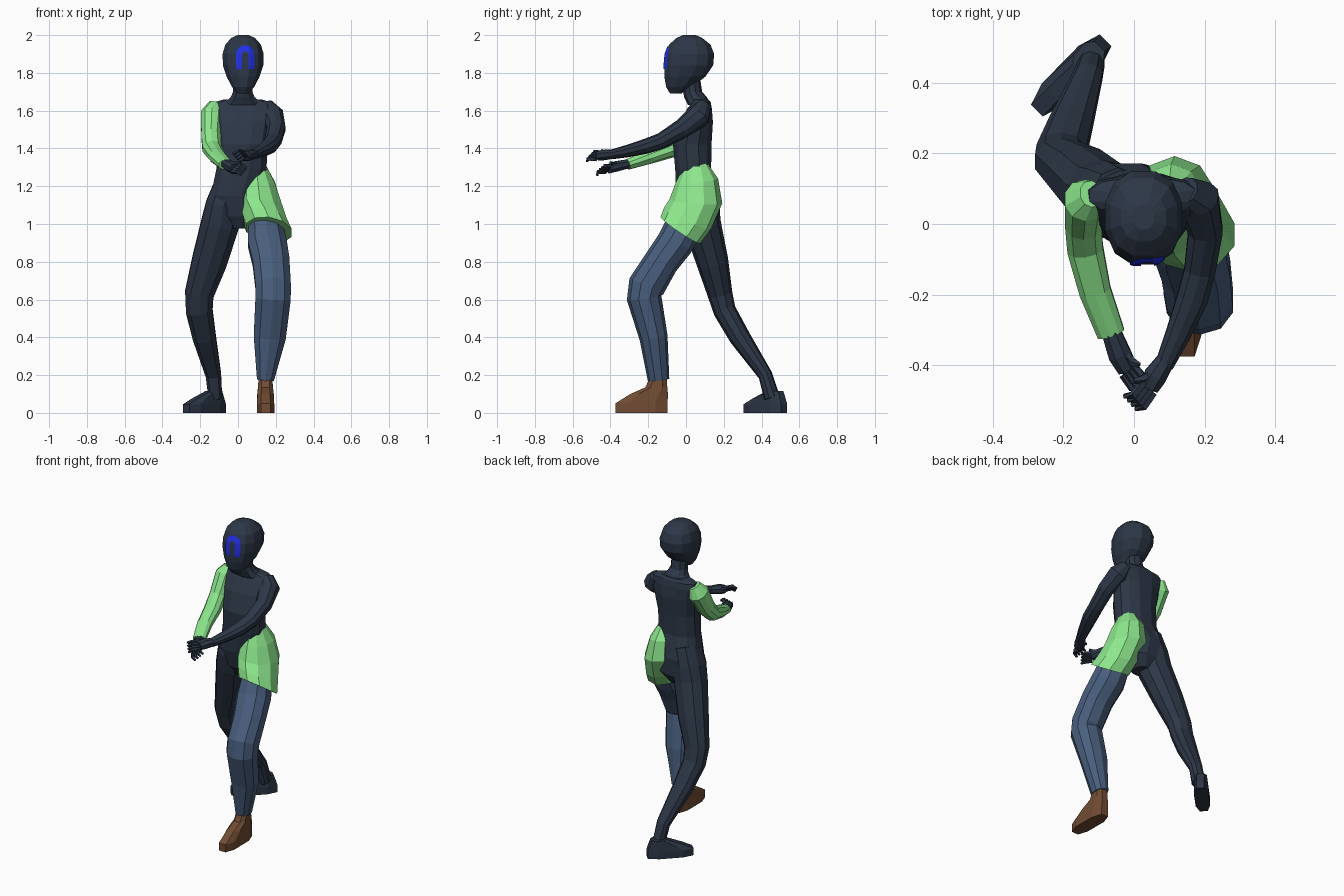
import bpy, bmesh, math
from mathutils import Vector
from mathutils.bvhtree import BVHTree


def material(name, rgb):
    m = bpy.data.materials.new(name)
    m.diffuse_color = (*rgb, 1)
    return m


DARK = material("dark slate", (0.026, 0.038, 0.062))
GREEN = material("light green", (0.28, 0.84, 0.28))
DENIM = material("denim blue", (0.066, 0.112, 0.205))
BROWN = material("leather brown", (0.165, 0.072, 0.033))
BLUE = material("bright blue", (0.015, 0.03, 0.8))


def finish(name, bm, mat):
    me = bpy.data.meshes.new(name)
    bm.to_mesh(me)
    bm.free()
    me.materials.append(mat)
    ob = bpy.data.objects.new(name, me)
    bpy.context.collection.objects.link(ob)
    return ob


def ring(c, u, v, n, p=1.0):
    """Closed (super)elliptic section around c with half axes u and v."""
    pts = []
    for i in range(n):
        a = 2 * math.pi * (i + 0.5) / n
        co, si = math.cos(a), math.sin(a)
        pts.append(Vector(c) + Vector(u) * math.copysign(abs(co) ** p, co)
                   + Vector(v) * math.copysign(abs(si) ** p, si))
    return pts


def loft(name, rings, mat):
    bm = bmesh.new()
    vs = [[bm.verts.new(p) for p in r] for r in rings]
    n = len(vs[0])
    for a, b in zip(vs, vs[1:]):
        for i in range(n):
            j = (i + 1) % n
            bm.faces.new((a[i], a[j], b[j], b[i]))
    bm.faces.new(vs[0])
    bm.faces.new(vs[-1])
    bmesh.ops.recalc_face_normals(bm, faces=bm.faces)
    return finish(name, bm, mat)


def tube(name, pts, mat, n=10):
    """Limb through (x, y, z, half width, half depth) points."""
    cs = [Vector(p[:3]) for p in pts]
    rings = []
    for i, p in enumerate(pts):
        t = (cs[min(i + 1, len(cs) - 1)] - cs[max(i - 1, 0)]).normalized()
        u = Vector((1, 0, 0))
        u = (u - t * u.dot(t)).normalized()
        rings.append(ring(cs[i], u * p[3], t.cross(u) * p[4], n, .95))
    return loft(name, rings, mat)


def stack(name, levels, mat, n=12, p=1.0):
    """Upright body from (z, x, y, half width, half depth) levels."""
    return loft(name, [ring((x, y, z), (a, 0, 0), (0, b, 0), n, p)
                       for z, x, y, a, b in levels], mat)


def foot(name, heel, toe, levels, mat):
    """Foot from (z, start, end, half width); start/end are fractions heel to toe."""
    h, d = Vector((*heel, 0)), Vector((*toe, 0)) - Vector((*heel, 0))
    side = Vector((-d.y, d.x, 0)).normalized()
    loft(name, [ring(h + d * (s + e) / 2 + Vector((0, 0, z)), d * (e - s) / 2, side * w, 8, 0.7)
                for z, s, e, w in levels], mat)


# Head, neck and torso
head = stack("head", [(1.69, .027, -.055, .03, .03), (1.725, .027, -.037, .06, .07),
                      (1.78, .027, -.006, .09, .112), (1.84, .027, .015, .11, .133),
                      (1.90, .027, .02, .112, .133), (1.95, .027, .02, .097, .113),
                      (1.985, .027, .018, .065, .07), (2.0, .027, .018, .03, .035)], DARK, 12, .88)
stack("neck", [(1.63, .025, .07, .11, .06), (1.672, .025, .05, .066, .06),
               (1.70, .025, .035, .054, .05), (1.77, .025, .025, .053, .05)], DARK, 10)
stack("torso", [(.975, .0, .07, .05, .06), (1.04, .0, .07, .12, .1), (1.15, -.02, .06, .127, .115),
                (1.29, .018, .038, .137, .098), (1.42, .024, .033, .136, .105),
                (1.54, .028, .055, .155, .09), (1.61, .028, .073, .172, .066),
                (1.645, .025, .08, .155, .052), (1.66, .025, .075, .10, .045)], DARK, 12, .85)

# Face mark: thin arch laid on the front of the head
tree = BVHTree.FromPolygons([v.co.copy() for v in head.data.vertices],
                            [tuple(f.vertices) for f in head.data.polygons])


def on_face(x, z):
    hit = tree.ray_cast(Vector((x, -1, z)), Vector((0, 1, 0)))[0]
    return Vector((x, hit.y - .005, z))


levels = [1.82 + .0155 * i for i in range(5)]
spine = [(math.pi, z) for z in levels] + [(math.pi * (1 - k / 10), 1.897) for k in range(1, 10)] \
    + [(0, z) for z in reversed(levels)]
bm = bmesh.new()
rows = [[bm.verts.new(on_face(.038 + math.cos(a) * r, z + math.sin(a) * r))
         for r in (.018, .028, .038, .049)] for a, z in spine]
for a, b in zip(rows, rows[1:]):
    for i in range(3):
        bm.faces.new((a[i], a[i + 1], b[i + 1], b[i]))
bmesh.ops.recalc_face_normals(bm, faces=bm.faces)
if sum(f.normal.y for f in bm.faces) > 0:
    bmesh.ops.reverse_faces(bm, faces=bm.faces)
finish("face_mark", bm, BLUE)

# Legs
tube("right_leg", [(-.045, .06, 1.22, .08, .1), (-.075, .07, 1.1, .1, .108), (-.095, .085, 1.0, .105, .1),
                   (-.152, .14, .8, .097, .085), (-.205, .18, .63, .08, .066),
                   (-.205, .205, .54, .074, .06), (-.178, .285, .4, .064, .056),
                   (-.13, .42, .2, .043, .038), (-.12, .455, .08, .038, .042)], DARK)
tube("left_trouser_leg", [(.14, .01, 1.03, .09, .1), (.155, -.057, .9, .107, .098),
                          (.175, -.13, .8, .102, .092), (.186, -.21, .67, .098, .099),
                          (.186, -.222, .61, .098, .092), (.168, -.172, .4, .089, .075),
                          (.145, -.145, .175, .047, .057)], DENIM)

# Green shirt side over the left hip, flaring to a slanted hem
loft("shirt_hip", [ring(c, u, v, 10) for c, u, v in (
    ((.10, .055, 1.32), (.045, 0, 0), (0, .06, 0)),
    ((.105, .058, 1.23), (.095, 0, -.01), (0, .112, .01)),
    ((.115, .052, 1.12), (.122, 0, -.015), (0, .14, -.01)),
    ((.14, .008, 1.03), (.125, 0, -.02), (0, .125, -.055)),
    ((.163, -.03, .967), (.127, 0, -.015), (0, .105, -.07)))], GREEN)

# Feet
foot("right_foot", (-.075, .525), (-.28, .315),
     [(0, 0, 1, .046), (.045, 0, 1, .046), (.075, .04, .78, .043), (.115, .1, .42, .038)], DARK)
foot("left_shoe", (.145, -.09), (.147, -.382),
     [(0, 0, 1, .048), (.05, 0, 1, .048), (.1, .0, .72, .046), (.135, .02, .44, .042),
      (.185, .03, .36, .038)], BROWN)

# Arms
tube("right_sleeve", [(-.12, .085, 1.635, .035, .04), (-.138, .067, 1.585, .06, .066),
                      (-.143, .0, 1.47, .054, .056), (-.138, -.07, 1.40, .053, .048),
                      (-.11, -.19, 1.357, .047, .038), (-.065, -.31, 1.315, .041, .028)], GREEN)
tube("left_arm", [(.145, .095, 1.63, .04, .04), (.18, .07, 1.575, .063, .064),
                  (.202, -.02, 1.505, .051, .052), (.186, -.13, 1.44, .046, .043),
                  (.165, -.21, 1.412, .046, .04), (.125, -.31, 1.386, .037, .033),
                  (.085, -.4, 1.367, .027, .025)], DARK)


# Hands: wrist, palm, four curled fingers and a thumb
def hand(side, wrist, palm, knuckle, spread, tip, thumb):
    w, pm, k, s, t = map(Vector, (wrist, palm, knuckle, spread, tip))
    tube(side + "_palm", [(*w, .028, .025), (*pm, .035, .03), (*k, .03, .026)], DARK, 8)
    for i in range(4):
        o = s * (i - 1.5)
        b, e = k + o * .8, t + o
        mid = b.lerp(e, .55) + Vector((0, -.015, .008))
        tube(f"{side}_finger_{i + 1}", [(*b, .013, .013), (*mid, .012, .012), (*e, .007, .007)], DARK, 5)
    th = Vector(thumb)
    tube(side + "_thumb", [(*w.lerp(pm, .6), .015, .015), (*pm.lerp(th, .6), .013, .013),
                           (*th, .008, .008)], DARK, 5)


hand("right", (-.07, -.29, 1.322), (-.04, -.37, 1.305), (-.018, -.41, 1.292),
     (-.010, -.013, -.012), (.032, -.45, 1.277), (.015, -.40, 1.325))
hand("left", (.09, -.385, 1.37), (.06, -.43, 1.366), (.042, -.462, 1.36),
     (.011, -.012, -.013), (-.012, -.505, 1.352), (.0, -.445, 1.39))
